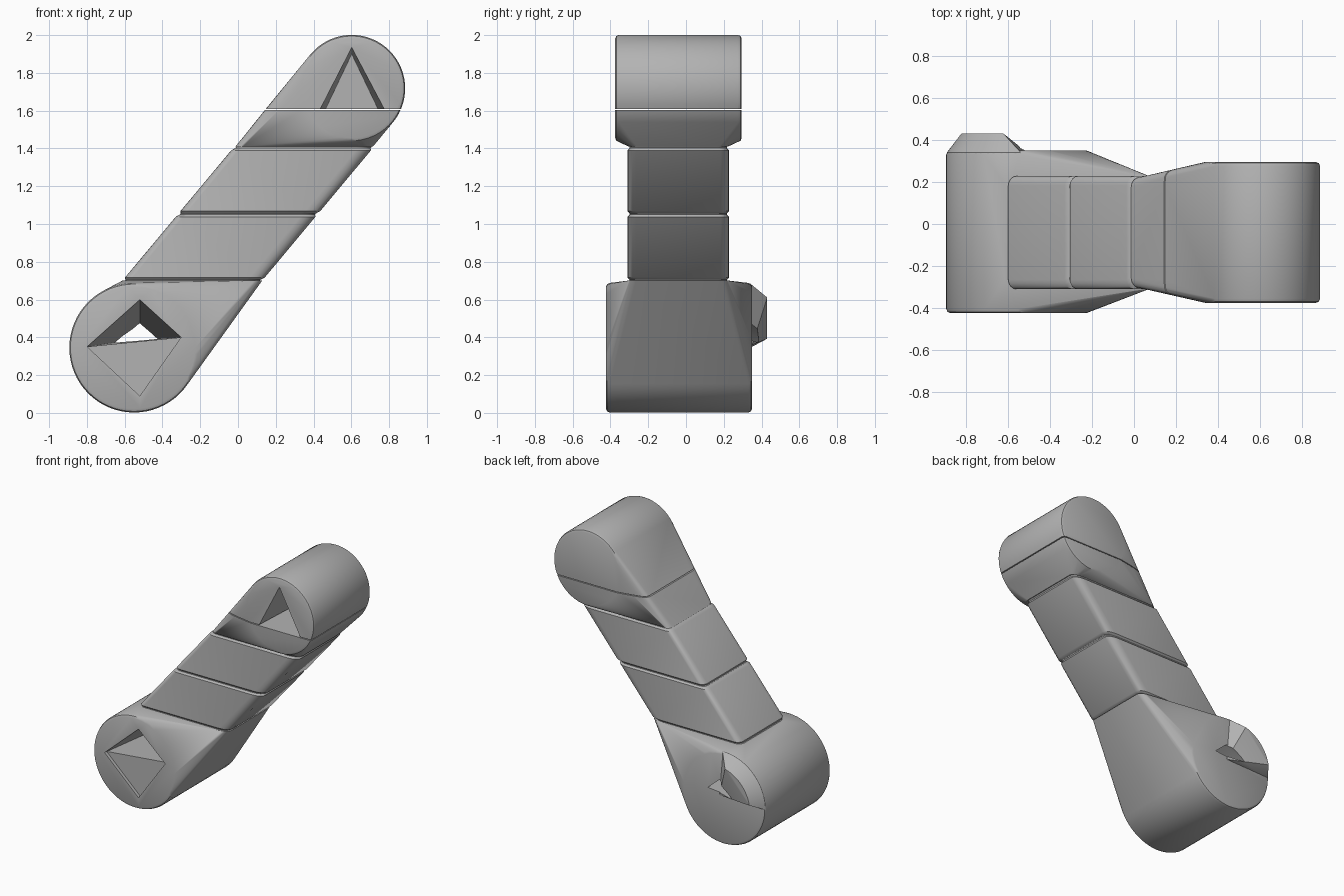
import bpy
import bmesh
from math import cos, sin, radians, pi
from mathutils import Vector

if "Cube" in bpy.data.objects:
    bpy.data.objects.remove(bpy.data.objects["Cube"], do_unlink=True)

grey = bpy.data.materials.new("plain grey")
grey.use_nodes = True
grey.diffuse_color = (0.45, 0.45, 0.45, 1)
grey.node_tree.nodes["Principled BSDF"].inputs["Base Color"].default_value = grey.diffuse_color


def hull(name, points, above=None, below=None):
    """Convex solid around points, optionally trimmed to a height range."""
    bm = bmesh.new()
    for p in points:
        bm.verts.new(p)
    out = bmesh.ops.convex_hull(bm, input=bm.verts)
    loose = {v for v in out["geom_interior"] if isinstance(v, bmesh.types.BMVert)}
    bmesh.ops.delete(bm, geom=list(loose), context="VERTS")
    for z, side in ((above, -1), (below, 1)):
        if z is not None:
            cut = bmesh.ops.bisect_plane(bm, geom=bm.verts[:] + bm.edges[:] + bm.faces[:],
                                         plane_co=(0, 0, z), plane_no=(0, 0, side), clear_outer=True)
            rim = [e for e in cut["geom_cut"] if isinstance(e, bmesh.types.BMEdge)]
            bmesh.ops.holes_fill(bm, edges=rim)
    bmesh.ops.dissolve_limit(bm, angle_limit=radians(0.5), verts=bm.verts, edges=bm.edges)
    bmesh.ops.recalc_face_normals(bm, faces=bm.faces)
    mesh = bpy.data.meshes.new(name)
    bm.to_mesh(mesh)
    bm.free()
    mesh.materials.append(grey)
    ob = bpy.data.objects.new(name, mesh)
    bpy.context.collection.objects.link(ob)
    return ob


def arc(cx, cz, r, y, start=0, end=360, steps=64):
    return [Vector((cx + r * cos(a), y, cz + r * sin(a)))
            for a in (radians(start + (end - start) * i / steps) for i in range(steps + 1))]


def drum(cx, cz, r, front, back, soft=0.02):
    """Points of a round boss with softened rims."""
    pts = []
    for y, d in ((front, 1), (back, -1)):
        for inset, depth in ((soft, 0), (soft * 0.3, soft * 0.3), (0, soft)):
            pts += arc(cx, cz, r - inset, y + d * depth)
    return pts


def section(z, inset=0.0):
    """Level slice of the leaning arm, with rounded corners."""
    left = -0.32 + (z - 1.05) * 0.835 + inset
    right = left + 0.74 - 2 * inset
    front, back = -0.31 + inset, 0.228 - inset
    pts = []
    for x, sx, rx in ((left, 1, 0.04), (right, -1, 0.08)):
        for y, sy in ((front, 1), (back, -1)):
            for i in range(5):
                a = i / 4 * pi / 2
                pts.append(Vector((x + sx * rx * (1 - cos(a)), y + sy * 0.045 * (1 - sin(a)), z)))
    return pts


def carve(ob, cutter):
    mod = ob.modifiers.new("pocket", "BOOLEAN")
    mod.operation = "DIFFERENCE"
    mod.solver = "EXACT"
    mod.object = cutter
    bpy.context.view_layer.update()
    deps = bpy.context.evaluated_depsgraph_get()
    mesh = bpy.data.meshes.new_from_object(ob.evaluated_get(deps))
    ob.modifiers.clear()
    ob.data = mesh


def prism(name, front, front_y, back, back_y):
    return hull(name, [Vector((x, front_y, z)) for x, z in front] +
                [Vector((x, back_y, z)) for x, z in back])


parts = []

# Arm segments with fine seams between them
for name, low, high in (("lower_arm", 0.705, 1.05), ("upper_arm", 1.056, 1.402)):
    parts.append(hull(name, section(low, 0.012) + section(low + 0.012)
                      + section(high - 0.012) + section(high, 0.012)))
for name, z in (("lower_seam", 0.70), ("middle_seam", 1.053), ("upper_seam", 1.406)):
    parts.append(hull(name, section(z - 0.02, 0.012) + section(z + 0.02, 0.012)))

# Upper head, flaring from the arm to a round boss and split at mid height
head_points = drum(0.602, 1.718, 0.283, -0.375, 0.295) + section(1.41, 0.006)
head_points += [p for p in section(1.61) if p.x < 0.3]
split = 1.607
head_low = hull("head_lower_half", head_points, below=split - 0.003)
head_top = hull("head_upper_half", head_points, above=split + 0.003)
parts += [head_low, head_top]

# Lower base, flaring from the arm to a larger boss
base = hull("base", drum(-0.55, 0.345, 0.343, -0.424, 0.35) + section(0.70)
            + [p * 1 for p in section(0.40) if p.x > -0.3])
# Raised quarter on the back of the base
lug = hull("back_lug", arc(-0.55, 0.345, 0.34, 0.2, 88, 180, 24)
           + arc(-0.55, 0.345, 0.34, 0.34, 88, 180, 24)
           + arc(-0.55, 0.345, 0.275, 0.43, 105, 170, 24)
           + [Vector((-0.52, y, 0.36)) for y in (0.2, 0.35)])
parts += [base, lug]

# Triangular socket in the head
socket = prism("socket_cutter", ((0.42, 1.58), (0.79, 1.58), (0.602, 1.935)), -0.4,
               ((0.45, 1.58), (0.755, 1.58), (0.602, 1.90)), 0.18)
carve(head_top, socket)

# Tapered hole through the base, with a shallow plate below it
hole = prism("hole_cutter", ((-0.80, 0.35), (-0.52, 0.60), (-0.30, 0.40)), -0.43,
             ((-0.63, 0.375), (-0.52, 0.45), (-0.45, 0.39)), 0.5)
lower = ((-0.80, 0.352), (-0.30, 0.402), (-0.52, 0.09))
plate = prism("plate_cutter", lower, -0.45, lower, -0.40)
carve(base, hole)
carve(base, plate)
carve(lug, hole)
for cutter in (socket, hole, plate):
    bpy.data.objects.remove(cutter, do_unlink=True)

# Smooth shading with sharp edges kept
bpy.ops.object.select_all(action="DESELECT")
for ob in parts:
    ob.select_set(True)
bpy.context.view_layer.objects.active = parts[0]
bpy.ops.object.shade_smooth_by_angle(angle=radians(30))
